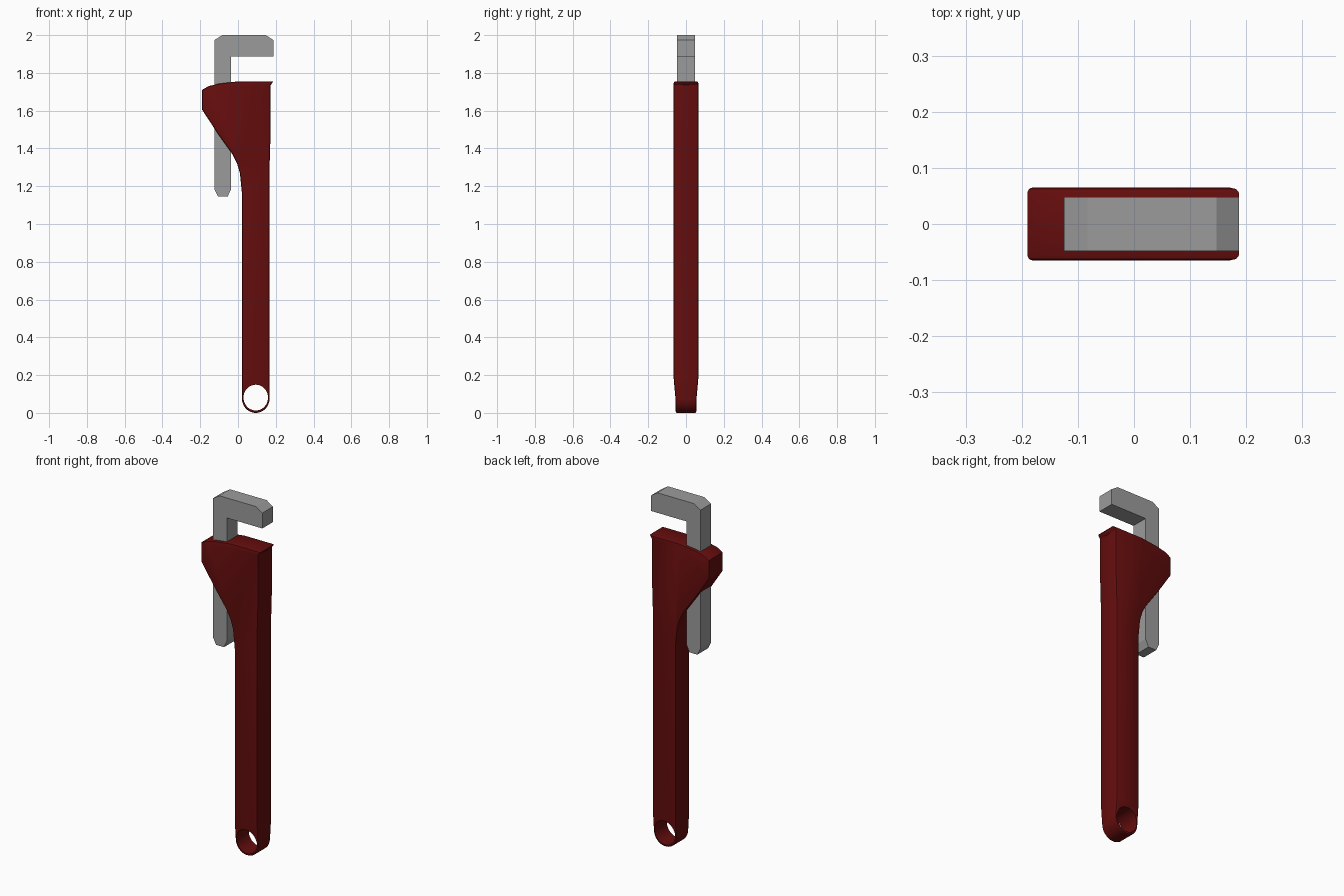
import bpy, bmesh, math
from mathutils import Vector

cube = bpy.data.objects.get("Cube")
if cube:
    bpy.data.objects.remove(cube)


def material(name, rgb):
    m = bpy.data.materials.new(name)
    m.use_nodes = True
    m.diffuse_color = (*rgb, 1)
    m.node_tree.nodes["Principled BSDF"].inputs["Base Color"].default_value = (*rgb, 1)
    return m


red = material("dark red paint", (0.13, 0.004, 0.004))
steel = material("grey steel", (0.33, 0.33, 0.33))


def slab(points, half):
    """Extrude an x-z outline to both sides of y = 0."""
    bm = bmesh.new()
    face = bm.faces.new([bm.verts.new((x, -half, z)) for x, z in points])
    ext = bmesh.ops.extrude_face_region(bm, geom=[face])["geom"]
    verts = [g for g in ext if isinstance(g, bmesh.types.BMVert)]
    bmesh.ops.translate(bm, vec=(0, 2 * half, 0), verts=verts)
    bmesh.ops.recalc_face_normals(bm, faces=bm.faces)
    return bm


def finish(bm, name, mat):
    mesh = bpy.data.meshes.new(name)
    bm.to_mesh(mesh)
    bm.free()
    mesh.materials.append(mat)
    ob = bpy.data.objects.new(name, mesh)
    bpy.context.collection.objects.link(ob)
    return ob


# Handle and fixed jaw: one outline with a round lower end
CX, CZ, R, HALF = 0.094, 0.076, 0.073, 0.065
outline = [(-0.19, 1.605), (-0.19, 1.71), (-0.155, 1.73), (-0.1, 1.743),
           (0, 1.755), (0.187, 1.755), (0.173, 1.735), (0.173, 1.5), (0.167, 1.3)]
outline += [(CX + R * math.cos(a), CZ - (CZ * math.sin(a)))
            for a in (math.pi * i / 24 for i in range(25))]
outline += [(0.021, 1.16), (0.01, 1.27), (-0.005, 1.32), (-0.03, 1.37), (-0.105, 1.475)]
bm = slab(outline, HALF)

# Soft rims around the front and back
rims = [e for e in bm.edges if abs(e.verts[0].co.y - e.verts[1].co.y) < 1e-5]
bmesh.ops.bevel(bm, geom=rims, offset=0.009, segments=2, profile=0.5, affect='EDGES')

# Thin the handle towards the hanging ring
for z in (0.18, 0.07):
    bmesh.ops.bisect_plane(bm, geom=bm.verts[:] + bm.edges[:] + bm.faces[:],
                           plane_co=(0, 0, z), plane_no=(0, 0, 1))
for v in bm.verts:
    t = min(max((0.18 - v.co.z) / 0.11, 0), 1)
    v.co.y *= 1 - 0.15 * t
handle = finish(bm, "handle_and_fixed_jaw", red)

# Hanging hole
bpy.ops.mesh.primitive_cylinder_add(vertices=48, radius=0.065, depth=0.5,
                                    location=(CX, 0, 0.081), rotation=(math.pi / 2, 0, 0))
cutter = bpy.context.object
cutter.name = "hole_cutter"
cutter.scale = (1, 1.05, 1)
cutter.data.materials.append(red)
cut = handle.modifiers.new("hole", 'BOOLEAN')
cut.object = cutter
cut.operation = 'DIFFERENCE'
cut.solver = 'EXACT'
bpy.ops.object.select_all(action='DESELECT')
handle.select_set(True)
bpy.context.view_layer.objects.active = handle
bpy.ops.object.modifier_apply(modifier=cut.name)
bpy.data.objects.remove(cutter)
bpy.ops.object.shade_smooth_by_angle(angle=math.radians(25))

# Sliding hook jaw with chamfered corners
hook = [(-0.125, 1.185), (-0.125, 1.974), (-0.083, 2), (0.147, 2), (0.187, 1.974),
        (0.187, 1.886), (-0.036, 1.886), (-0.036, 1.185), (-0.055, 1.145), (-0.105, 1.145)]
finish(slab(hook, 0.048), "sliding_hook_jaw", steel)
